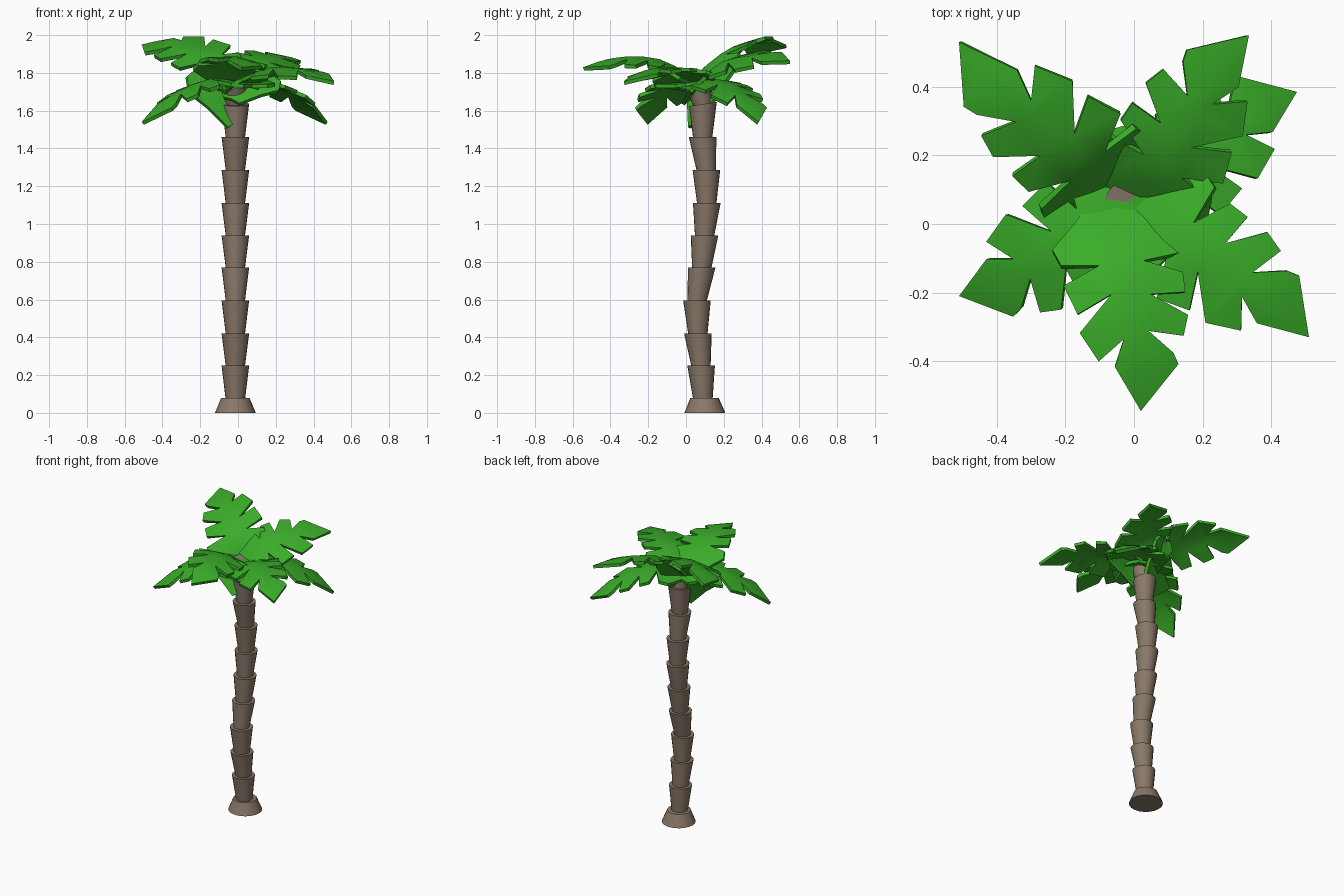
import bpy, bmesh, math
from mathutils import Vector

if "Cube" in bpy.data.objects:
    bpy.data.objects.remove(bpy.data.objects["Cube"])


def material(name, rgb):
    m = bpy.data.materials.new(name)
    m.diffuse_color = (*rgb, 1)
    m.use_nodes = True
    m.node_tree.nodes["Principled BSDF"].inputs["Base Color"].default_value = m.diffuse_color
    return m


BARK = material("bark brown", (0.25, 0.188, 0.14))
GREEN = material("leaf green", (0.042, 0.42, 0.022))


def make_object(bm, name, mat):
    me = bpy.data.meshes.new(name)
    bm.to_mesh(me)
    bm.free()
    ob = bpy.data.objects.new(name, me)
    bpy.context.collection.objects.link(ob)
    me.materials.append(mat)
    bpy.ops.object.select_all(action='DESELECT')
    ob.select_set(True)
    bpy.context.view_layer.objects.active = ob
    return ob


# Trunk: stacked flaring cones along a bent path
CX, SIDES = -0.014, 20


def cone(name, y0, z0, r0, y1, z1, r1, tilt=0.0):
    bm = bmesh.new()
    rings = []
    for y, z, r, k in ((y0, z0, r0, 0), (y1, z1, r1, tilt)):
        ring = []
        for i in range(SIDES):
            a = 2 * math.pi * i / SIDES
            s = r * math.sin(a)
            ring.append(bm.verts.new((CX + r * math.cos(a), y + s, z + k * s)))
        rings.append(ring)
    for i in range(SIDES):
        j = (i + 1) % SIDES
        bm.faces.new((rings[0][i], rings[0][j], rings[1][j], rings[1][i]))
    bm.faces.new(rings[0])
    bm.faces.new(rings[1])
    bmesh.ops.recalc_face_normals(bm, faces=bm.faces)
    make_object(bm, name, BARK)
    bpy.ops.object.shade_smooth_by_angle(angle=math.radians(35))


cone("trunk_base", 0.10, 0, 0.108, 0.098, 0.08, 0.075)
path = [(0.09, 0.07), (0.08, 0.25), (0.063, 0.42), (0.058, 0.595), (0.083, 0.77),
        (0.098, 0.94), (0.11, 1.11), (0.108, 1.285), (0.088, 1.46), (0.09, 1.635),
        (0.055, 1.755)]
for i in range(len(path) - 1):
    (y0, z0), (y1, z1) = path[i], path[i + 1]
    tilt = 0.15 if i >= 8 else 0
    cone(f"trunk_segment_{i + 1}", y0, z0 - 0.01, 0.05, y1, z1, 0.073, tilt)

# Notched leaf outline: (distance along spine, half width) for each side
LEN, START = 0.70, -0.07
LEFT = [(START, .05), (.03, .13), (.11, .20), (.17, .18), (.185, .06), (.24, .17), (.31, .17),
        (.305, .07), (.39, .17), (.46, .15), (.43, .05), (.515, .115), (.555, .125)]
RIGHT = [(START, .05), (.03, .13), (.11, .20), (.17, .18), (.185, .07), (.24, .18), (.345, .15),
         (.29, .045), (.41, .15), (.515, .105), (.45, .025), (.54, .06)]


def leaf(name, root, tip, bulge, roll, drop=0.2, droop=0.15):
    """Arched leaf; roll lifts the right side (looking outward), drop bends the root lobes down."""
    root, tip = Vector(root), Vector(tip)
    axis = (tip - root).normalized()
    right = axis.cross(Vector((0, 0, 1))).normalized()
    up = right.cross(axis)
    bm = bmesh.new()
    spine = [bm.verts.new((START + (LEN - START) * i / 8, 0, 0)) for i in range(9)]
    for sign, side in ((-1, LEFT), (1, RIGHT)):
        edge = [bm.verts.new((u, sign * v, 0)) for u, v in side]
        loop = spine + edge[::-1]
        bm.faces.new(loop if sign > 0 else loop[::-1])
    bm.normal_update()
    bmesh.ops.triangulate(bm, faces=bm.faces[:])
    # Bend the flat leaf onto its arched spine
    for vert in bm.verts:
        u, v = vert.co.x, vert.co.y
        t = u / LEN
        h = 4 * bulge * t * (1 - t) + roll * v - droop * abs(v) - drop * max(0, 0.18 - u)
        vert.co = root.lerp(tip, t) + right * v + up * h
    bm.normal_update()
    if sum(f.normal.z * f.calc_area() for f in bm.faces) < 0:
        bmesh.ops.reverse_faces(bm, faces=bm.faces[:])
    ob = make_object(bm, name, GREEN)
    mod = ob.modifiers.new("thickness", 'SOLIDIFY')
    mod.thickness, mod.offset = 0.02, -1
    bpy.ops.object.modifier_apply(modifier=mod.name)
    bpy.ops.object.shade_smooth_by_angle(angle=math.radians(30))


leaf("leaf_front", (-.05, .04, 1.805), (.02, -.545, 1.83), .07, .12)
leaf("leaf_front_right", (0, .06, 1.785), (.51, -.33, 1.755), .06, -.12)
leaf("leaf_back_right", (-.01, .04, 1.785), (.335, .55, 1.865), .06, -.33, .35)
leaf("leaf_back_left", (-.02, .05, 1.765), (-.51, .53, 1.95), .095, .36, .7)
leaf("leaf_low_left", (.02, .06, 1.785), (-.51, -.21, 1.54), .07, 0)
leaf("leaf_low_right", (-.03, .06, 1.785), (.475, .385, 1.54), .07, 0)
